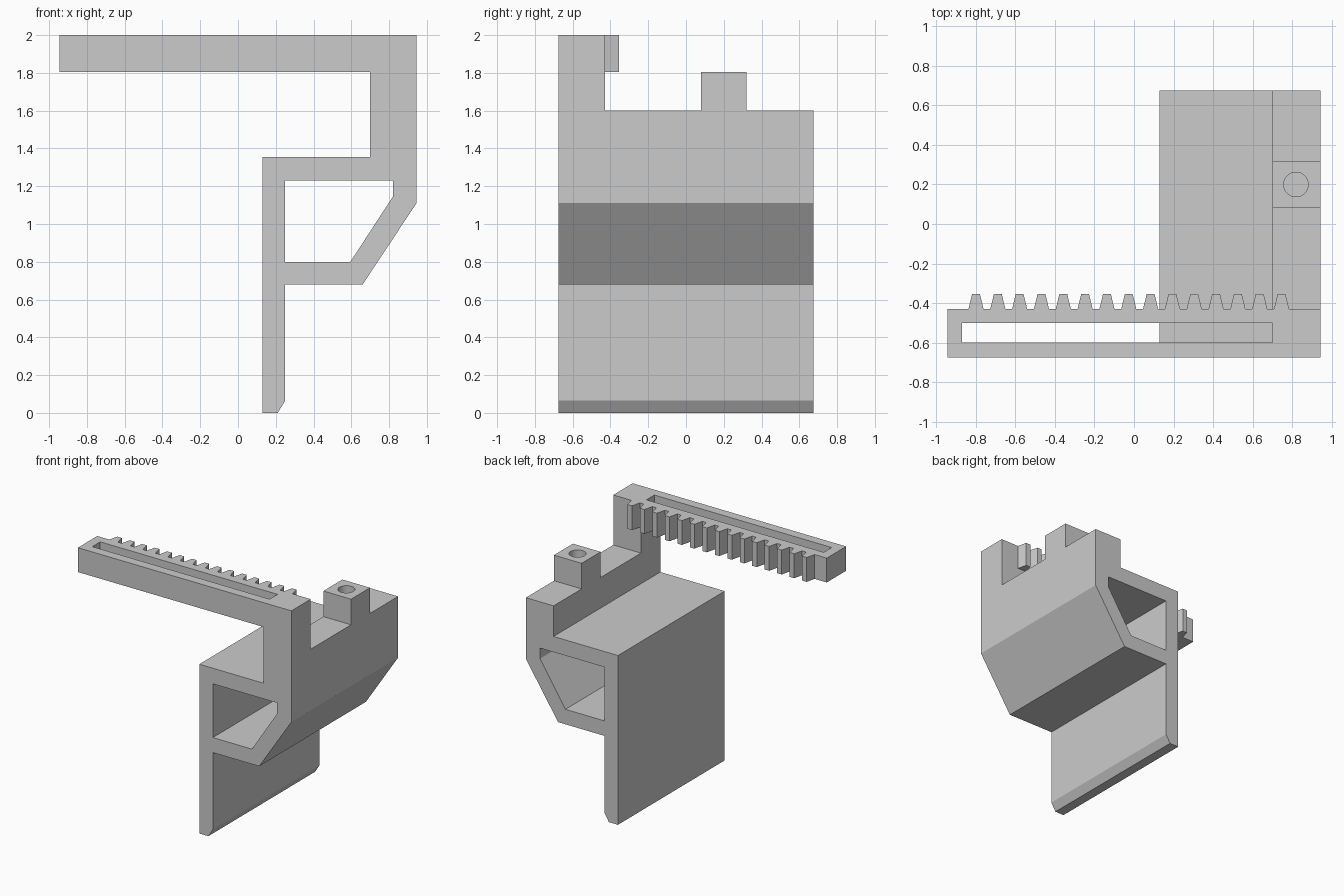
import bpy
import bmesh
from math import cos, sin, pi, radians

cube = bpy.data.objects.get("Cube")
if cube:
    bpy.data.objects.remove(cube, do_unlink=True)

grey = bpy.data.materials.new("light grey")
grey.use_nodes = True
COLOUR = (0.6, 0.6, 0.6, 1)
grey.diffuse_color = COLOUR
grey.node_tree.nodes["Principled BSDF"].inputs["Base Color"].default_value = COLOUR


def prism(name, loops, low, high, along_y=False):
    """Extrude an outline with holes between low and high, along z or y."""
    curve = bpy.data.curves.new(name + " outline", "CURVE")
    curve.dimensions = "2D"
    curve.fill_mode = "BOTH"
    curve.extrude = (high - low) / 2
    for loop in loops:
        spline = curve.splines.new("POLY")
        spline.points.add(len(loop) - 1)
        for point, (u, v) in zip(spline.points, loop):
            point.co = (u, v, 0, 1)
        spline.use_cyclic_u = True
        spline.use_smooth = False
    helper = bpy.data.objects.new(name + " helper", curve)
    bpy.context.collection.objects.link(helper)
    graph = bpy.context.evaluated_depsgraph_get()
    mesh = bpy.data.meshes.new_from_object(helper.evaluated_get(graph))
    bpy.data.objects.remove(helper, do_unlink=True)
    bpy.data.curves.remove(curve)

    # Weld the caps to the walls and move into place
    middle = (low + high) / 2
    bm = bmesh.new()
    bm.from_mesh(mesh)
    bmesh.ops.remove_doubles(bm, verts=bm.verts, dist=0.0001)
    for v in bm.verts:
        x, y, z = v.co
        v.co = (x, middle - z, y) if along_y else (x, y, z + middle)
    bmesh.ops.recalc_face_normals(bm, faces=bm.faces)
    bmesh.ops.dissolve_limit(bm, angle_limit=radians(1), verts=bm.verts, edges=bm.edges)
    bm.to_mesh(mesh)
    bm.free()
    mesh.materials.clear()
    mesh.materials.append(grey)
    mesh.name = name
    obj = bpy.data.objects.new(name, mesh)
    bpy.context.collection.objects.link(obj)
    return obj


def rect(x0, x1, y0, y1):
    return [(x0, y0), (x1, y0), (x1, y1), (x0, y1)]


LEFT, INNER, FRONT, BACK = 0.945, 0.70, -0.675, 0.675
SHELF, ARM_LOW, TOP = 1.6, 1.805, 2.0
ARM_BACK = -0.43

# Hollow bracket body with the long lower blade
body = [(0.13, 0), (0.21, 0), (0.25, 0.065), (0.25, 0.68), (0.66, 0.68),
        (LEFT, 1.11), (LEFT, SHELF), (INNER, SHELF), (INNER, 1.355), (0.13, 1.355)]
tunnel = [(0.25, 0.8), (0.595, 0.8), (0.82, 1.145), (0.82, 1.23), (0.25, 1.23)]
prism("bracket_body", [body, tunnel], FRONT, BACK, along_y=True)

# Post carrying the arm
prism("arm_post", [rect(INNER, LEFT, FRONT, ARM_BACK)], SHELF, ARM_LOW)

# Slotted arm with a row of rack teeth on its back edge
arm = [(-LEFT, ARM_BACK), (-LEFT, FRONT), (LEFT, FRONT), (LEFT, ARM_BACK)]
for i in reversed(range(15)):
    centre = -0.80 + i * 0.1105
    arm += [(centre + 0.038, ARM_BACK), (centre + 0.02, -0.355),
            (centre - 0.02, -0.355), (centre - 0.038, ARM_BACK)]
prism("rack_arm", [arm, rect(-0.87, INNER, -0.60, -0.50)], ARM_LOW, TOP)

# Square lug with a round socket
socket = [(0.82 + 0.062 * cos(2 * pi * i / 32), 0.2 + 0.062 * sin(2 * pi * i / 32))
          for i in range(32)]
lug = prism("socket_lug", [rect(INNER, LEFT, 0.08, 0.32), socket], SHELF, ARM_LOW)
bpy.ops.object.select_all(action="DESELECT")
lug.select_set(True)
bpy.context.view_layer.objects.active = lug
bpy.ops.object.shade_smooth_by_angle(angle=radians(30))
